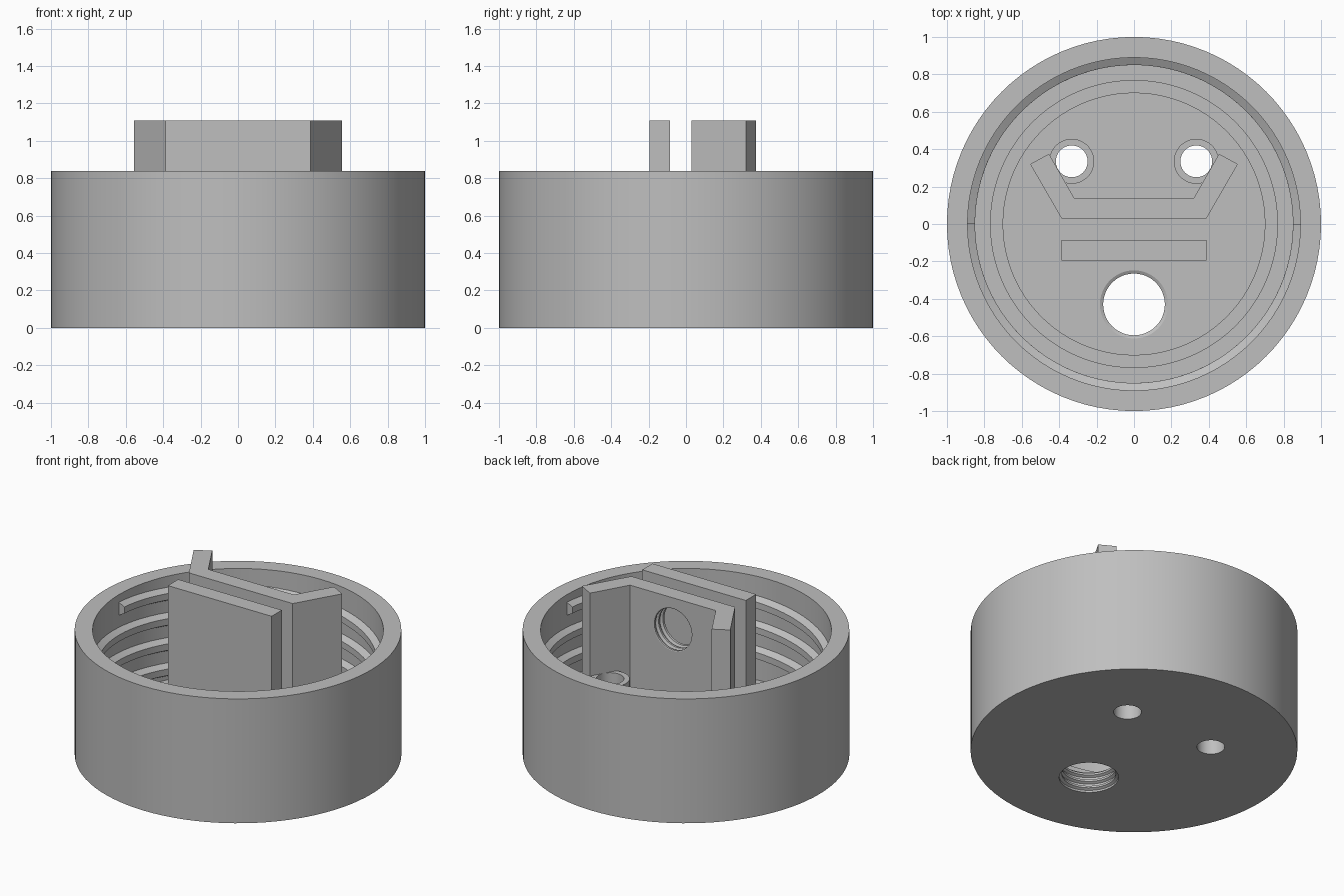
import bpy, bmesh, math
from mathutils import Matrix, Vector

if "Cube" in bpy.data.objects:
    bpy.data.objects.remove(bpy.data.objects["Cube"], do_unlink=True)

FLOOR, RIM, TOP = 0.14, 0.84, 1.11
WALL, CREST = 0.89, 0.85

grey = bpy.data.materials.new("plain grey")
grey.use_nodes = True
grey.diffuse_color = (0.52, 0.52, 0.52, 1)
grey.node_tree.nodes["Principled BSDF"].inputs["Base Color"].default_value = grey.diffuse_color


def finish(name, bm):
    bmesh.ops.recalc_face_normals(bm, faces=bm.faces)
    mesh = bpy.data.meshes.new(name)
    bm.to_mesh(mesh)
    bm.free()
    mesh.materials.append(grey)
    obj = bpy.data.objects.new(name, mesh)
    bpy.context.collection.objects.link(obj)
    return obj


def skin(name, rings):
    """Join matching rings of points into a closed solid with end caps."""
    bm = bmesh.new()
    rings = [[bm.verts.new(p) for p in ring] for ring in rings]
    n = len(rings[0])
    for a, b in zip(rings, rings[1:]):
        for i in range(n):
            j = (i + 1) % n
            bm.faces.new((a[i], a[j], b[j], b[i]))
    bm.faces.new(rings[0])
    bm.faces.new(rings[-1])
    return finish(name, bm)


def lathe(name, profile, sides, matrix=Matrix()):
    def ring(r, z):
        angles = (math.tau * i / sides for i in range(sides))
        return [matrix @ Vector((r * math.cos(a), r * math.sin(a), z)) for a in angles]
    return skin(name, [ring(r, z) for r, z in profile])


def prism(name, outline, z0, z1):
    return skin(name, [[(x, y, z) for x, y in outline] for z in (z0, z1)])


def cut(target, cutter):
    cutter.hide_render = True
    mod = target.modifiers.new("cut", "BOOLEAN")
    mod.operation, mod.solver, mod.object = "DIFFERENCE", "EXACT", cutter
    bpy.context.view_layer.objects.active = target
    bpy.ops.object.modifier_apply(modifier=mod.name)
    bpy.data.objects.remove(cutter, do_unlink=True)


def threaded_cutter(minor, major, length, pitch, matrix):
    """Ribbed rod that leaves a threaded bore."""
    profile = [(minor, -0.05)]
    z = 0.0
    while z < length:
        profile += [(major, z), (major, z + pitch * 0.3),
                    (minor, z + pitch * 0.5), (minor, z + pitch * 0.8)]
        z += pitch
    profile.append((minor, z + 0.05))
    return lathe("bore_cutter", profile, 48, matrix)


# Round cup with a raised sealing ring on its floor
cup = lathe("cup", [(1, 0), (1, RIM), (WALL, RIM), (WALL, FLOOR), (0.77, FLOOR),
                    (0.77, FLOOR + 0.03), (0.7, FLOOR + 0.03), (0.7, FLOOR)], 96)
cut(cup, threaded_cutter(0.165, 0.182, FLOOR, 0.045, Matrix.Translation((0, -0.43, 0))))

# Two-start inner thread, descending clockwise from each side
section = [(WALL + 0.01, 0.05), (CREST, 0.022), (CREST, -0.022), (WALL + 0.01, -0.05)]
lead, turns, steps = 0.34, 1.6, 150
for name, start in (("thread_left", 0), ("thread_right", math.pi)):
    rings = []
    for i in range(steps + 1):
        t = turns * i / steps
        a = start - math.tau * t
        z = 0.745 - lead * t
        rings.append([(r * math.cos(a), r * math.sin(a), z + dz) for r, dz in section])
    skin(name, rings)

# Flat upright plate at the front
w = 0.3875
prism("front_plate", [(-w, -0.195), (w, -0.195), (w, -0.085), (-w, -0.085)], FLOOR - 0.01, TOP)

# Bracket with splayed arms and a threaded bore
half = [(w, 0.03), (0.555, 0.32), (0.455, 0.375), (0.32, 0.14)]
bracket = prism("bracket", half + [(-x, y) for x, y in reversed(half)], FLOOR - 0.01, TOP)
bore = Matrix.Translation((0, 0.16, 0.896)) @ Matrix.Rotation(math.pi / 2, 4, "X")
cut(bracket, threaded_cutter(0.14, 0.157, 0.13, 0.045, bore))

# Screw posts with holes through the floor
for name, side in (("screw_post_left", 1), ("screw_post_right", -1)):
    place = Matrix.Translation((0.333 * side, 0.335, 0))
    post = lathe(name, [(0.12, FLOOR - 0.01), (0.12, 0.55)], 48, place)
    for target in (post, cup):
        cut(target, lathe("hole_cutter", [(0.085, -0.1), (0.085, 0.7)], 48, place))

# Smooth the round surfaces, keep the edges sharp
for obj in bpy.context.collection.objects:
    if obj.type == "MESH" and grey.name in obj.data.materials:
        obj.select_set(True)
        bpy.context.view_layer.objects.active = obj
bpy.ops.object.shade_smooth_by_angle(angle=math.radians(25))
